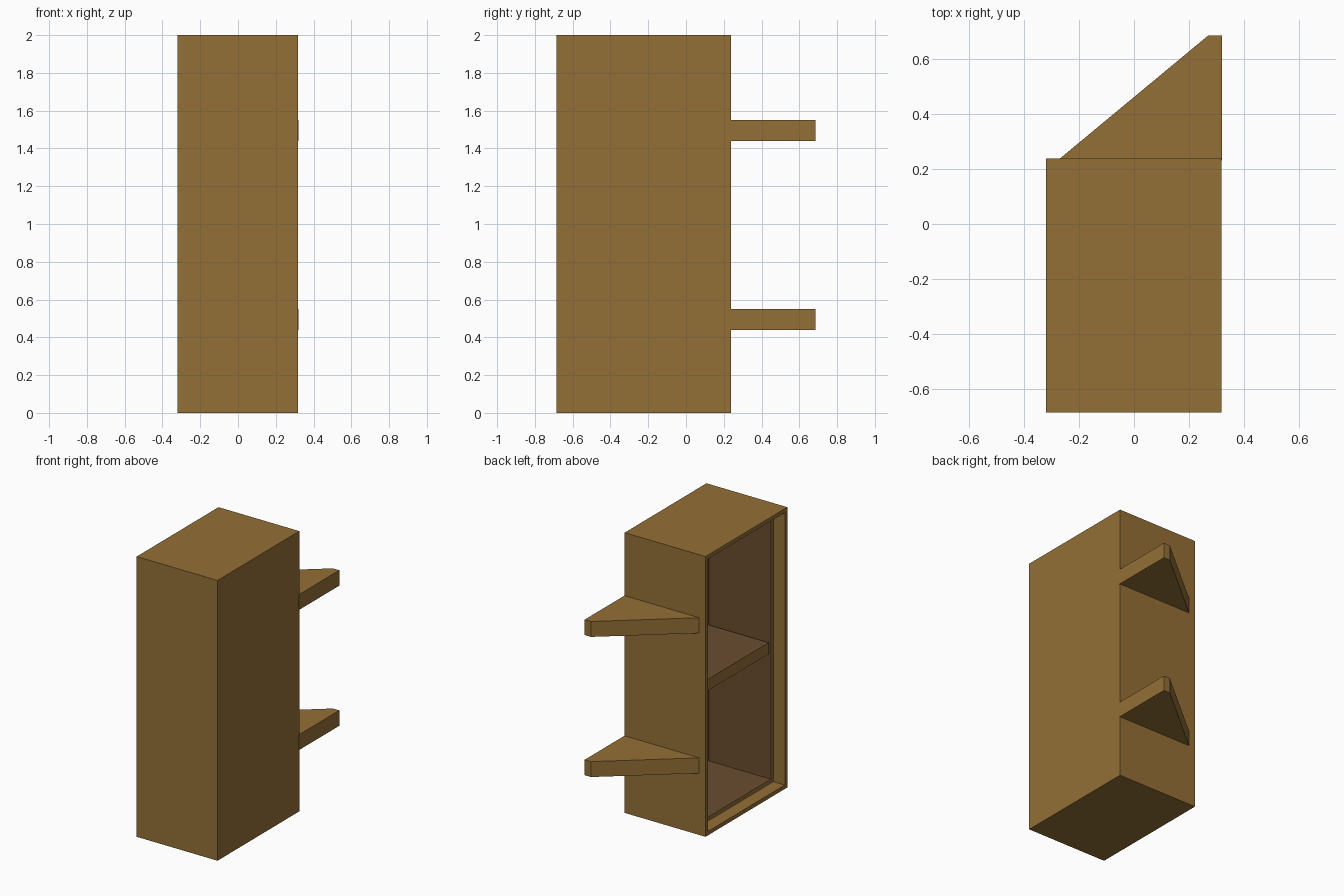
import bpy
import bmesh
from mathutils import Vector

default = bpy.data.objects.get("Cube")
if default:
    bpy.data.objects.remove(default)


def make_material(name, rgb):
    mat = bpy.data.materials.new(name)
    mat.use_nodes = True
    mat.diffuse_color = (*rgb, 1)
    mat.node_tree.nodes["Principled BSDF"].inputs["Base Color"].default_value = (*rgb, 1)
    return mat


wood = make_material("oak_brown", (0.296, 0.162, 0.037))
lining = make_material("dark_lining", (0.144, 0.074, 0.028))


def finish(bm, name):
    bmesh.ops.recalc_face_normals(bm, faces=bm.faces)
    mesh = bpy.data.meshes.new(name)
    bm.to_mesh(mesh)
    bm.free()
    mesh.materials.append(wood)
    mesh.materials.append(lining)
    obj = bpy.data.objects.new(name, mesh)
    bpy.context.collection.objects.link(obj)
    return obj


def box(low, high):
    bm = bmesh.new()
    bmesh.ops.create_cube(bm, size=1)
    low, high = Vector(low), Vector(high)
    for v in bm.verts:
        v.co = (low + high) / 2 + v.co * (high - low)
    return bm


def recess(bm, face, border, depth):
    """Inset a face, then sink it inwards; returns the new side walls."""
    bmesh.ops.inset_region(bm, faces=[face], thickness=border)
    inner = bmesh.ops.extrude_discrete_faces(bm, faces=[face])["faces"][0]
    bmesh.ops.translate(bm, verts=inner.verts, vec=(depth, 0, 0))
    return inner


FRONT, BACK = -0.685, 0.237
RIM, STEP = 0.04, 0.09

# Cabinet shell with a stepped opening on its -x side
bm = box((-0.32, FRONT, 0), (0.318, BACK, 2))
opening = min(bm.faces, key=lambda f: f.calc_center_median().x)
opening = recess(bm, opening, RIM, STEP)
opening = recess(bm, opening, RIM, 0.49)
for f in {f for e in opening.edges for f in e.link_faces}:
    f.material_index = 1
finish(bm, "cabinet_shell")

# Middle shelf, its front edge in the cabinet colour
bm = box((-0.32 + STEP, FRONT + 2 * RIM, 0.96), (0.262, BACK - 2 * RIM, 1.04))
for f in bm.faces:
    f.material_index = 0 if f.normal.x < -0.5 else 1
finish(bm, "middle_shelf")

# Two tapered brackets on the back
outline = [(-0.27, BACK), (-0.27, 0.23), (0.32, 0.23), (0.32, 0.685), (0.27, 0.685)]
for name, z in (("lower_bracket", 0.44), ("upper_bracket", 1.44)):
    bm = bmesh.new()
    base = bm.faces.new([bm.verts.new((x, y, z)) for x, y in outline])
    top = bmesh.ops.extrude_face_region(bm, geom=[base])["geom"]
    bmesh.ops.translate(bm, vec=(0, 0, 0.11),
                        verts=[g for g in top if isinstance(g, bmesh.types.BMVert)])
    finish(bm, name)
